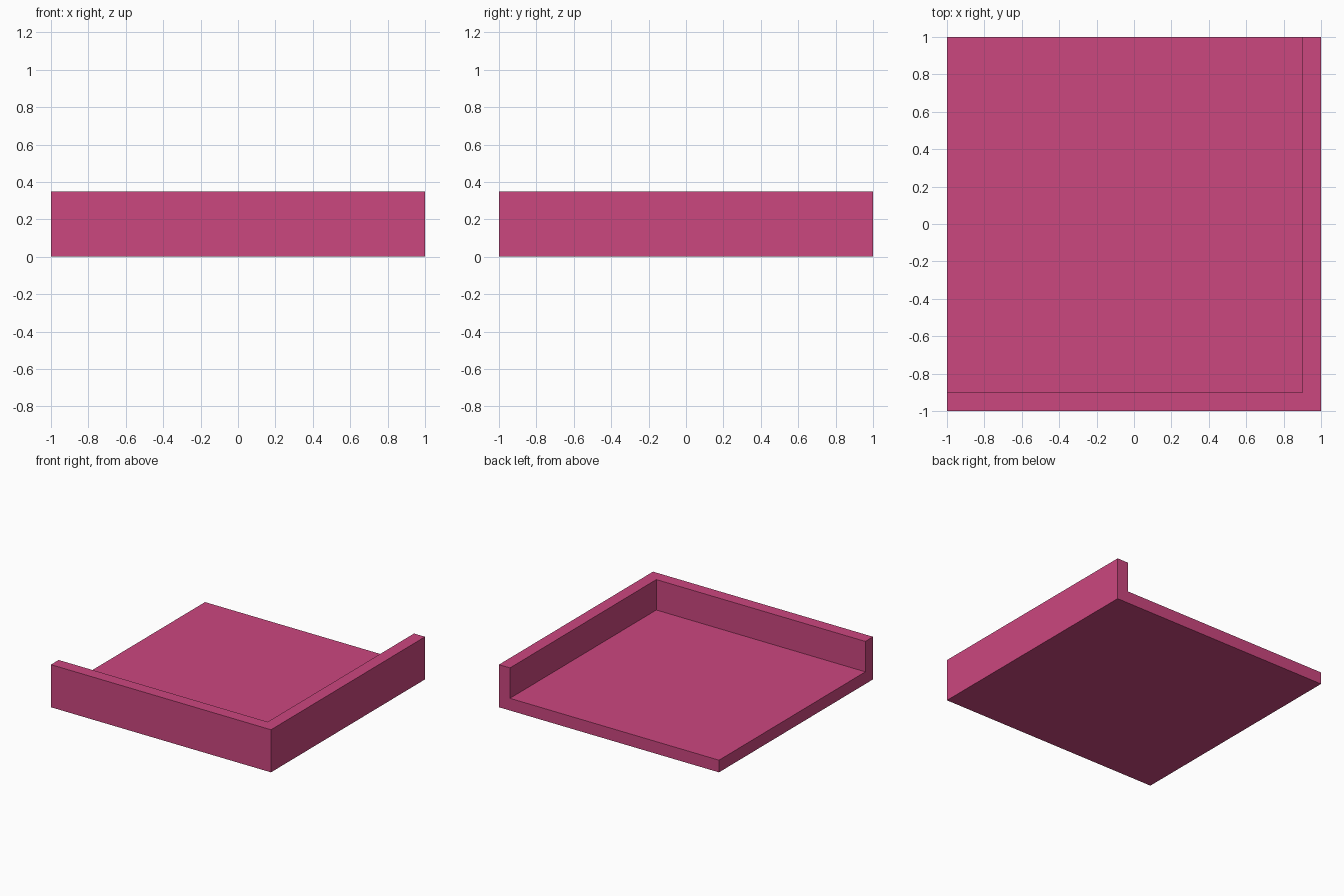
import bpy
import bmesh

default = bpy.data.objects.get("Cube")
if default:
    bpy.data.objects.remove(default, do_unlink=True)

HALF = 1.0      # half the tray side
INNER = 0.9     # inner face of the raised walls
FLOOR_Z = 0.1   # floor thickness
WALL_Z = 0.35   # wall height

# Material
pink = bpy.data.materials.new("raspberry pink")
pink.use_nodes = True
colour = (0.6, 0.063, 0.212, 1.0)
pink.diffuse_color = colour
pink.node_tree.nodes["Principled BSDF"].inputs["Base Color"].default_value = colour

bm = bmesh.new()


def raise_faces(faces, height):
    """Extrude faces upward and return the new caps."""
    result = bmesh.ops.extrude_face_region(bm, geom=faces)["geom"]
    verts = [g for g in result if isinstance(g, bmesh.types.BMVert)]
    bmesh.ops.translate(bm, verts=verts, vec=(0, 0, height))
    return [g for g in result if isinstance(g, bmesh.types.BMFace)]


# Plan: square floor field and the L-shaped wall strip along front and left
front_end, corner, back_end, inner_back, inner_corner, inner_front, open_corner = [
    bm.verts.new((x, y, 0)) for x, y in (
        (-HALF, -HALF), (HALF, -HALF), (HALF, HALF), (INNER, HALF),
        (INNER, -INNER), (-HALF, -INNER), (-HALF, HALF))]
field = bm.faces.new((inner_front, inner_corner, inner_back, open_corner))
strip = bm.faces.new((front_end, corner, back_end, inner_back, inner_corner, inner_front))

# Floor slab, then the walls raised from its L-shaped strip
caps = raise_faces([field, strip], FLOOR_Z)
wall_top = max(caps, key=lambda f: len(f.verts))
raise_faces([wall_top], WALL_Z - FLOOR_Z)

# Merge coplanar faces into clean flat sides
bmesh.ops.dissolve_limit(bm, angle_limit=0.01, verts=bm.verts[:], edges=bm.edges[:])
bmesh.ops.recalc_face_normals(bm, faces=bm.faces[:])

mesh = bpy.data.meshes.new("corner_tray")
bm.to_mesh(mesh)
bm.free()
mesh.materials.append(pink)
tray = bpy.data.objects.new("corner_tray", mesh)
bpy.context.collection.objects.link(tray)
